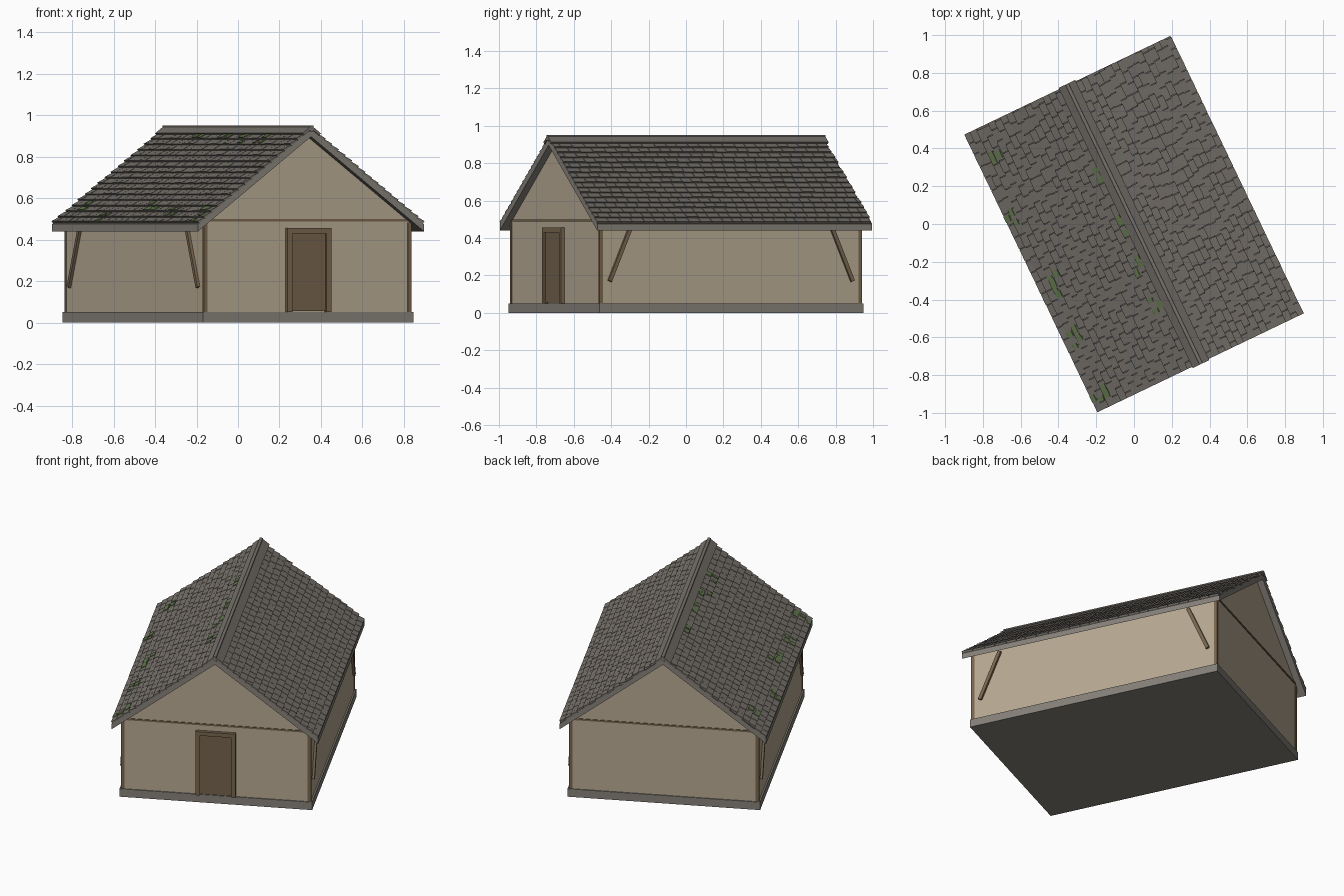
import bpy, bmesh, math, random
from mathutils import Vector

if "Cube" in bpy.data.objects:
    bpy.data.objects.remove(bpy.data.objects["Cube"])

random.seed(4)
TURN = math.radians(25.6)          # whole house is turned about z
A, B = 0.553, 0.776                # wall half width / half length
RX, RY = 0.603, 0.815              # roof half width / half length
EAVE, RIDGE = 0.475, 0.931         # roof deck top heights
THICK = 0.035


def mat(name, rgb):
    m = bpy.data.materials.new(name)
    m.diffuse_color = (*rgb, 1)
    m.use_nodes = True
    m.node_tree.nodes["Principled BSDF"].inputs["Base Color"].default_value = m.diffuse_color
    return m


PLASTER = mat("plaster", (0.47, 0.39, 0.285))
STONE = mat("grey stone", (0.235, 0.215, 0.188))
WOOD = mat("brown timber", (0.185, 0.13, 0.076))
DOOR = mat("door timber", (0.17, 0.12, 0.072))
SLATE = mat("slate", (0.18, 0.163, 0.143))
MOSS = mat("moss", (0.125, 0.19, 0.075))


def finish(name, bm, *mats):
    bmesh.ops.recalc_face_normals(bm, faces=bm.faces)
    me = bpy.data.meshes.new(name)
    bm.to_mesh(me)
    bm.free()
    for m in mats:
        me.materials.append(m)
    ob = bpy.data.objects.new(name, me)
    ob.rotation_euler.z = TURN
    bpy.context.collection.objects.link(ob)
    return ob


def hexa(bm, p):
    """Box from 8 corners: four of the bottom ring, then four of the top ring."""
    v = [bm.verts.new(c) for c in p]
    rings = [(3, 2, 1, 0), (4, 5, 6, 7)]
    rings += [(i, (i + 1) % 4, (i + 1) % 4 + 4, i + 4) for i in range(4)]
    return [bm.faces.new([v[i] for i in r]) for r in rings]


def box(name, m, x0, x1, y0, y1, z0, z1):
    bm = bmesh.new()
    ring = [(x0, y0), (x1, y0), (x1, y1), (x0, y1)]
    hexa(bm, [(x, y, z) for z in (z0, z1) for x, y in ring])
    return finish(name, bm, m)


def extrude_y(name, profile, half, *mats):
    """Extrude an x/z profile along y."""
    bm = bmesh.new()
    f = bm.faces.new([bm.verts.new((x, -half, z)) for x, z in profile])
    r = bmesh.ops.extrude_face_region(bm, geom=[f])
    verts = [g for g in r["geom"] if isinstance(g, bmesh.types.BMVert)]
    bmesh.ops.translate(bm, verts=verts, vec=(0, 2 * half, 0))
    return finish(name, bm, *mats)


# Plinth and walls with gables
box("plinth", STONE, -0.562, 0.562, -0.782, 0.782, 0, 0.05)
slope = (RIDGE - EAVE) / RX
apex = RIDGE - THICK + 0.005
shoulder = apex - slope * A
extrude_y("walls", [(-A, 0.05), (A, 0.05), (A, shoulder), (0, apex), (-A, shoulder)], B, PLASTER)

# Corner posts nearly flush with the walls, and gable beams
for sx in (-1, 1):
    for sy in (-1, 1):
        x, y = sx * (A - 0.008), sy * (B - 0.008)
        box("corner_post", WOOD, x - 0.01, x + 0.01, y - 0.01, y + 0.01, 0.05, shoulder)
for sy in (-1, 1):
    box("gable_beam", WOOD, -A, A, sy * B - 0.004, sy * B + 0.004, 0.488, 0.499)

# Slanted braces flat against the long walls
for sx in (-1, 1):
    for sy in (-1, 1):
        lo, hi = Vector((sx * (A + 0.005), sy * 0.72, 0.17)), Vector((sx * (A + 0.005), sy * 0.595, 0.46))
        side = (hi - lo).cross(Vector((1, 0, 0))).normalized() * 0.0105
        out = Vector((0.009, 0, 0))
        bm = bmesh.new()
        hexa(bm, [c + o for c in (lo, hi) for o in (-side - out, side - out, side + out, -side + out)])
        finish("wall_brace", bm, WOOD)

# Door: frame and plain leaf
F = -B - 0.021
for sx in (-1, 1):
    box("door_jamb", WOOD, sx * 0.104 - 0.013, sx * 0.104 + 0.013, F, -B + 0.01, 0.05, 0.43)
box("door_lintel", WOOD, -0.117, 0.117, F, -B + 0.01, 0.43, 0.455)
box("door_leaf", DOOR, -0.091, 0.091, -B - 0.012, -B + 0.01, 0.055, 0.43)

# Roof deck: grey body with slate-coloured upper side
deck = extrude_y("roof_deck", [(-RX, EAVE - THICK), (0, RIDGE - THICK), (RX, EAVE - THICK),
                               (RX, EAVE), (0, RIDGE), (-RX, EAVE)], RY, STONE, SLATE)
for p in deck.data.polygons:
    p.material_index = int(p.normal.z > 0.3)

# Slates laid in overlapping rows
ANG = math.atan(slope)
LEN = math.hypot(RX, RIDGE - EAVE)
ROWS, WIDTH = 17, 0.066
PITCH = LEN / ROWS


def on_roof(side, s, y, h):
    """Point at distance s below the ridge, raised h above the deck."""
    return (side * (s * math.cos(ANG) + h * math.sin(ANG)), y,
            RIDGE - s * math.sin(ANG) + h * math.cos(ANG))


def add_slate(bm, side, s0, s1, y0, y1, h0, h1, base=0.0):
    ring = [(s0, y0, h0), (s1, y0, h1), (s1, y1, h1), (s0, y1, h0)]
    hexa(bm, [on_roof(side, s, y, base) for s, y, h in ring] +
         [on_roof(side, s, y, h) for s, y, h in ring])


for side, label in ((-1, "left"), (1, "right")):
    bm = bmesh.new()
    for r in range(ROWS):
        s0, s1 = r * PITCH, (r + 1) * PITCH
        y = -RY - (r % 2) * WIDTH / 2
        while y < RY:
            w = WIDTH * random.uniform(0.85, 1.15)
            y0, y1 = max(y, -RY), min(y + w - 0.003, RY)
            if y1 - y0 > 0.008:
                low = s1 - (0.006 if r == ROWS - 1 else random.uniform(0, 0.002))
                add_slate(bm, side, s0, low, y0, y1, 0.006, 0.012 + random.uniform(0, 0.002))
            y += w
    finish(label + "_slates", bm, SLATE)

# Ridge capping: low flaps and a narrow roll
for side in (-1, 1):
    bm = bmesh.new()
    add_slate(bm, side, 0.0, 0.05, -0.822, 0.822, 0.0145, 0.0145, 0.002)
    finish("ridge_cap", bm, SLATE)
box("ridge_roll", SLATE, -0.009, 0.009, -0.822, 0.822, 0.92, 0.95)

# Moss patches on the left slope
bm = bmesh.new()
for cx, cy in ((0.51, 0.67), (0.57, 0.31), (0.50, -0.06), (0.53, -0.12), (0.505, -0.40), (0.55, -0.73),
               (0.07, 0.30), (0.07, 0.02), (0.07, -0.2), (0.07, -0.43)):
    for _ in range(5):
        r = min(ROWS - 1, max(1, int(cx / math.cos(ANG) / PITCH) + random.choice((-1, 0, 0, 1))))
        y = cy + random.uniform(-0.05, 0.05)
        s = r * PITCH + random.uniform(0.004, 0.014)
        w = random.uniform(0.01, 0.022)
        add_slate(bm, -1, s, (r + 1) * PITCH - 0.006, y - w, y + w, 0.0115, 0.016, 0.004)
finish("moss_patches", bm, MOSS)
